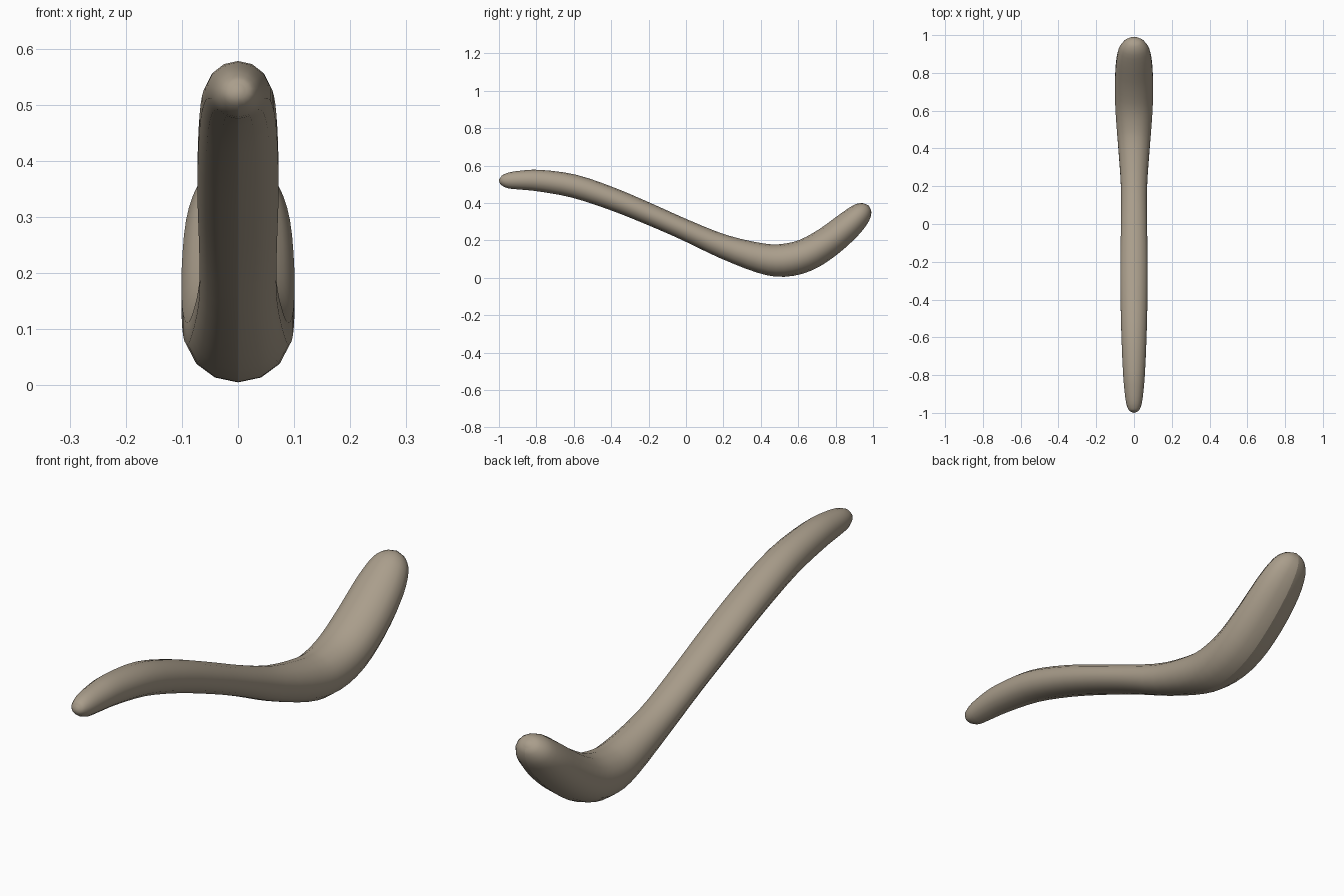
import bpy, bmesh, math
from mathutils import Vector

cube = bpy.data.objects.get("Cube")
if cube:
    bpy.data.objects.remove(cube, do_unlink=True)

SIDES = 14
STEPS = 3

# Stations along the stick: y, z, half width, half thickness
STATIONS = [
    (-0.995, 0.525, 0.012, 0.012), (-0.985, 0.523, 0.028, 0.026),
    (-0.95, 0.52, 0.042, 0.042), (-0.88, 0.522, 0.052, 0.051),
    (-0.78, 0.519, 0.06, 0.058), (-0.6, 0.49, 0.068, 0.062),
    (-0.4, 0.424, 0.073, 0.06), (-0.2, 0.342, 0.074, 0.057),
    (0.0, 0.254, 0.071, 0.056), (0.2, 0.167, 0.071, 0.064),
    (0.4, 0.105, 0.085, 0.08), (0.52, 0.093, 0.095, 0.088),
    (0.64, 0.121, 0.102, 0.088), (0.76, 0.192, 0.103, 0.083),
    (0.87, 0.282, 0.095, 0.075), (0.935, 0.344, 0.075, 0.06),
    (0.965, 0.373, 0.045, 0.037), (0.974, 0.382, 0.018, 0.015),
]


def spline(a, b, c, d, t):
    return 0.5 * (2 * b + (c - a) * t + (2 * a - 5 * b + 4 * c - d) * t * t
                  + (3 * b - a - 3 * c + d) * t ** 3)


# Smooth the stations into closely spaced rings
keys = [Vector(s) for s in STATIONS]
keys = [keys[0]] + keys + [keys[-1]]
path = []
for i in range(1, len(keys) - 2):
    for k in range(STEPS):
        path.append(spline(*keys[i - 1:i + 3], k / STEPS))
path.append(keys[-1])

# Loft elliptical rings square to the path, with a vertex on the underside
bm = bmesh.new()
rings = []
for i, p in enumerate(path):
    step = path[min(i + 1, len(path) - 1)] - path[max(i - 1, 0)]
    along = Vector((0, step[0], step[1])).normalized()
    up = Vector((1, 0, 0)).cross(along)
    ring = []
    for k in range(SIDES):
        a = math.tau * k / SIDES
        ring.append(bm.verts.new(Vector((p[2] * math.sin(a), p[0], p[1]))
                                 - up * p[3] * math.cos(a)))
    rings.append(ring)
for r, s in zip(rings, rings[1:]):
    for k in range(SIDES):
        n = (k + 1) % SIDES
        bm.faces.new((r[k], r[n], s[n], s[k]))
    bm.edges.get((r[0], s[0])).smooth = False

# Rounded tips
for ring, offset in ((rings[0], (0, -0.005, 0)), (rings[-1], (0, 0.004, 0.004))):
    centre = sum((v.co for v in ring), Vector()) / SIDES
    tip = bm.verts.new(centre + Vector(offset))
    for k in range(SIDES):
        bm.faces.new((ring[k], ring[(k + 1) % SIDES], tip))
bmesh.ops.recalc_face_normals(bm, faces=bm.faces)
for f in bm.faces:
    f.smooth = True

mesh = bpy.data.meshes.new("curved_stick")
bm.to_mesh(mesh)
bm.free()
stick = bpy.data.objects.new("curved_stick", mesh)
bpy.context.collection.objects.link(stick)

# Weathered wood colour
wood = bpy.data.materials.new("grey_brown_wood")
wood.use_nodes = True
colour = (0.40, 0.34, 0.26, 1)
wood.diffuse_color = colour
wood.node_tree.nodes["Principled BSDF"].inputs["Base Color"].default_value = colour
mesh.materials.append(wood)
